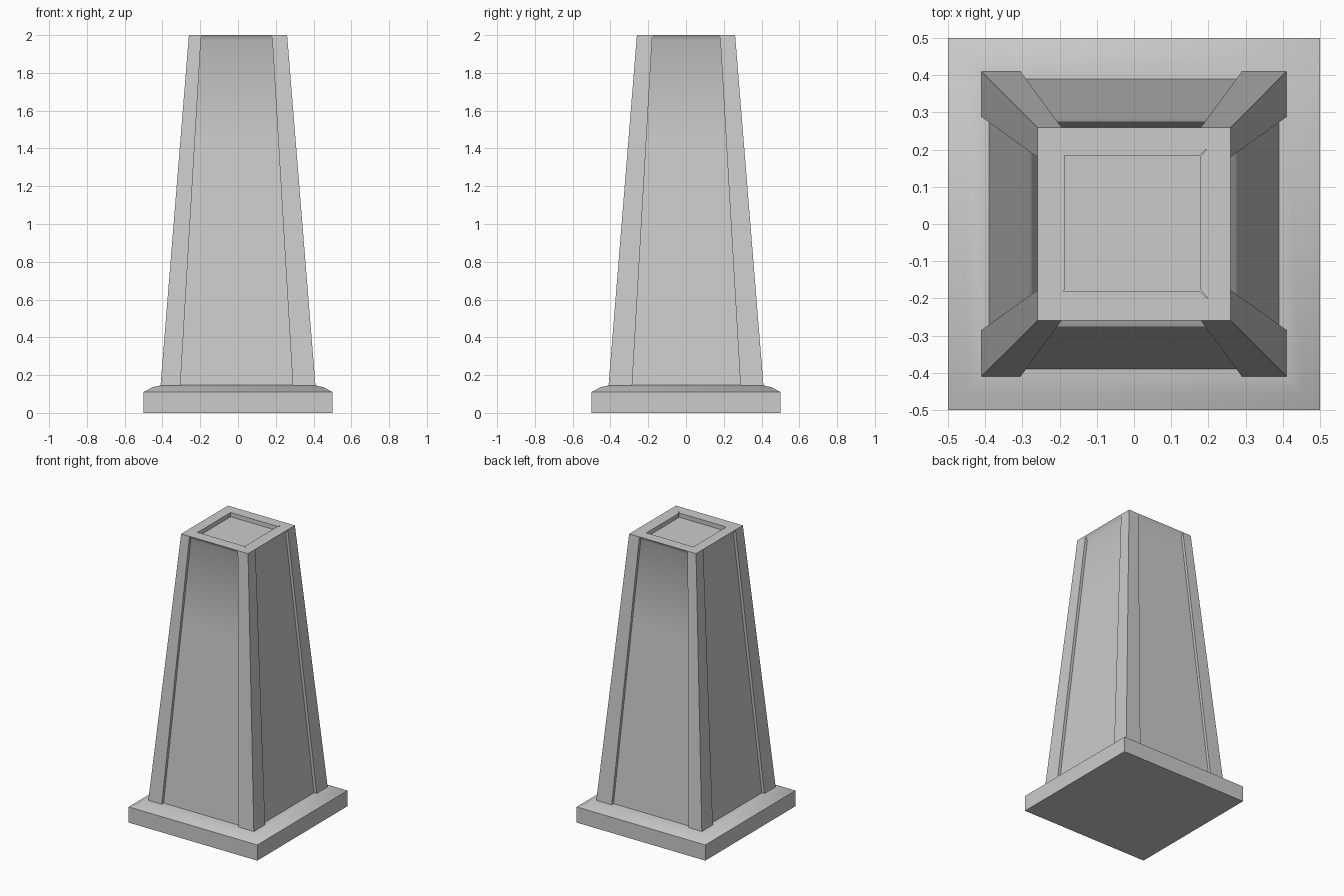
import bpy, bmesh, math

if "Cube" in bpy.data.objects:
    bpy.data.objects.remove(bpy.data.objects["Cube"])


def loft(bm, rings):
    """Skin a stack of equal-length vertex rings; returns the top cap face."""
    rows = [[bm.verts.new(p) for p in ring] for ring in rings]
    n = len(rows[0])
    for low, high in zip(rows, rows[1:]):
        for i in range(n):
            j = (i + 1) % n
            bm.faces.new((low[i], low[j], high[j], high[i]))
    bm.faces.new(rows[0][::-1])
    return bm.faces.new(rows[-1])


def finish(bm, name, angle):
    mesh = bpy.data.meshes.new(name)
    bm.to_mesh(mesh)
    bm.free()
    ob = bpy.data.objects.new(name, mesh)
    bpy.context.collection.objects.link(ob)
    bpy.ops.object.select_all(action='DESELECT')
    ob.select_set(True)
    bpy.context.view_layer.objects.active = ob
    bpy.ops.object.shade_smooth_by_angle(angle=math.radians(angle))
    return ob


# Square base slab with a softly rounded upper edge
bm = bmesh.new()
profile = [(0.5, 0), (0.5, 0.11), (0.455, 0.135), (0.405, 0.147)]
loft(bm, [[(-h, -h, z), (h, -h, z), (h, h, z), (-h, h, z)] for h, z in profile])
finish(bm, "base_slab", 50)


# Tapered shaft: four corner posts with a recessed panel on every side
Z0, Z1 = 0.145, 2.0


def section(z, depth):
    t = (z - Z0) / (Z1 - Z0)
    mix = lambda a, b: a + (b - a) * t
    o = mix(0.41, 0.26)
    r = o - depth
    xl, xr = mix(-0.305, -0.195), mix(0.29, 0.18)
    yf, yb = mix(-0.285, -0.178), mix(0.288, 0.18)
    pts = [(-o, -o), (xl, -o), (xl, -r), (xr, -r), (xr, -o),
           (o, -o), (o, yf), (r, yf), (r, yb), (o, yb),
           (o, o), (xr, o), (xr, r), (xl, r), (xl, o),
           (-o, o), (-o, yb), (-r, yb), (-r, yf), (-o, yf)]
    return [(x, y, z) for x, y in pts]


bm = bmesh.new()
levels = [(Z0, 0.02), (1.4, 0.02), (1.97, 0.02), (Z1, 0.0)]
cap = loft(bm, [section(z, d) for z, d in levels])
bmesh.ops.remove_doubles(bm, verts=bm.verts[:], dist=0.0001)

# Shallow square pocket in the top
cap = max(bm.faces, key=lambda f: f.calc_center_median().z)
bmesh.ops.inset_individual(bm, faces=[cap], thickness=0.0775)
bmesh.ops.translate(bm, verts=cap.verts[:], vec=(-0.004, 0.002, 0))
ext = bmesh.ops.extrude_face_region(bm, geom=[cap])
floor_verts = [g for g in ext['geom'] if isinstance(g, bmesh.types.BMVert)]
bmesh.ops.translate(bm, verts=floor_verts, vec=(0, 0, -0.03))
if cap.is_valid:
    bmesh.ops.delete(bm, geom=[cap], context='FACES_ONLY')
finish(bm, "tapered_shaft", 45)
